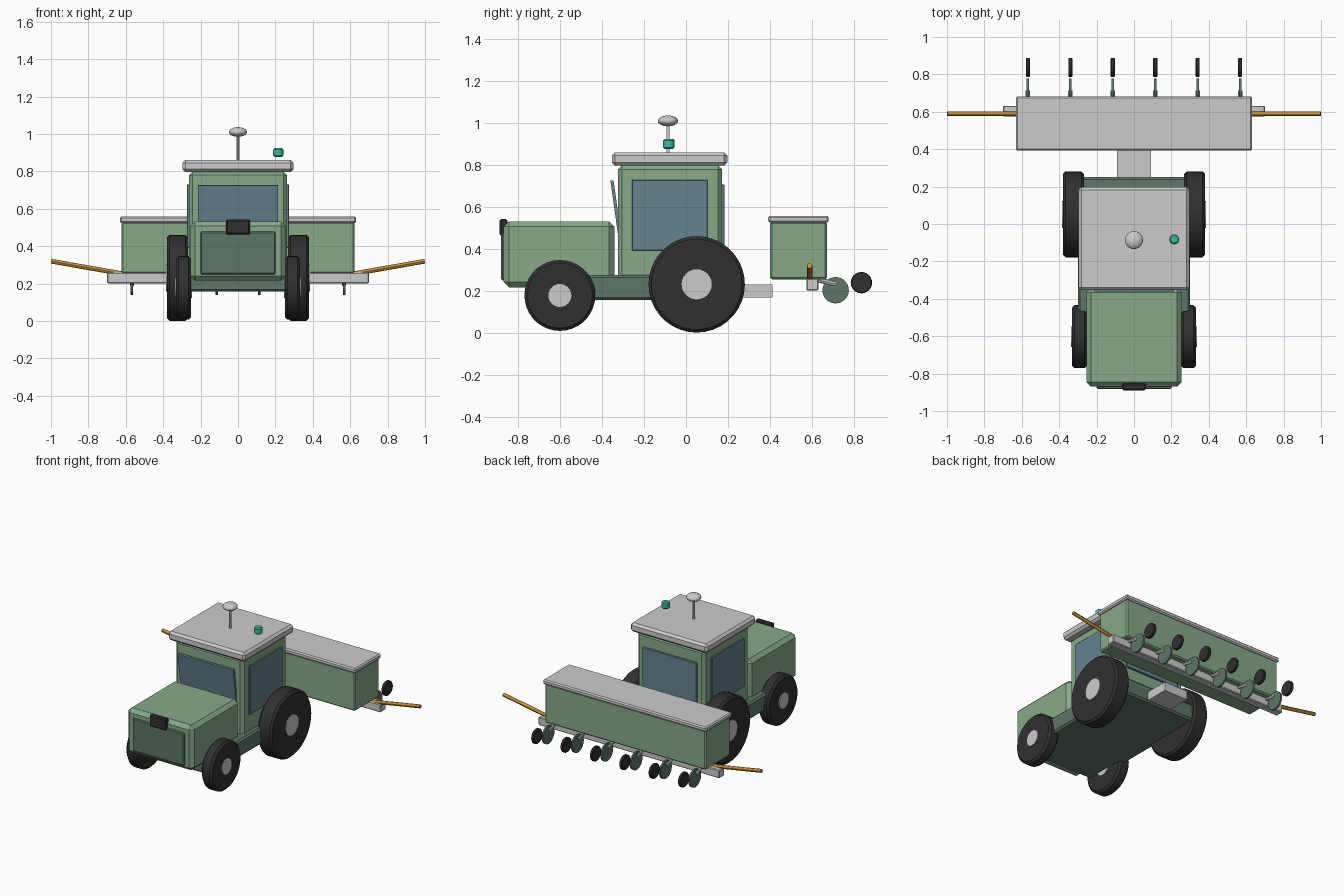
import bpy, math
from mathutils import Vector

if "Cube" in bpy.data.objects:
    bpy.data.objects.remove(bpy.data.objects["Cube"])


def material(name, rgb):
    m = bpy.data.materials.new(name)
    m.diffuse_color = (*rgb, 1)
    m.use_nodes = True
    m.node_tree.nodes["Principled BSDF"].inputs["Base Color"].default_value = m.diffuse_color
    return m


GREEN = material("green", (0.24, 0.40, 0.25))
DARK = material("dark_green", (0.11, 0.18, 0.14))
GLASS = material("glass", (0.13, 0.23, 0.28))
BLACK = material("rubber", (0.03, 0.03, 0.03))
ORANGE = material("orange", (0.60, 0.30, 0.04))
TEAL = material("teal", (0.04, 0.50, 0.36))


def finish(name, mat, bevel, segments=1):
    ob = bpy.context.object
    ob.name = name
    if mat:
        ob.data.materials.append(mat)
    if bevel:
        b = ob.modifiers.new("bevel", 'BEVEL')
        b.width, b.segments, b.limit_method = bevel, segments, 'ANGLE'
    return ob


def box(name, x, y, z, mat=None, bevel=0.0):
    """Box from (min, max) pairs on each axis."""
    bpy.ops.mesh.primitive_cube_add(size=1, location=[sum(p) / 2 for p in (x, y, z)])
    bpy.context.object.scale = [p[1] - p[0] for p in (x, y, z)]
    bpy.ops.object.transform_apply(location=False, rotation=False, scale=True)
    return finish(name, mat, bevel)


def rod(name, a, b, radius, mat=None, sides=32, bevel=0.0):
    """Cylinder between two points."""
    a, b = Vector(a), Vector(b)
    d = b - a
    bpy.ops.mesh.primitive_cylinder_add(vertices=sides, radius=radius, depth=d.length,
                                        location=(a + b) / 2)
    ob = bpy.context.object
    ob.rotation_euler = d.to_track_quat('Z', 'Y').to_euler()
    bpy.ops.object.shade_smooth_by_angle(angle=math.radians(30))
    return finish(name, mat, bevel)


# Tractor body
box("chassis", (-.30, .30), (-.74, .25), (.157, .275), DARK, .012)
box("hood", (-.255, .255), (-.87, -.342), (.217, .532), GREEN, .025)
box("grille", (-.20, .20), (-.882, -.85), (.25, .478), DARK, .006)
box("front_sensor", (-.065, .065), (-.889, -.852), (.462, .543), BLACK, .008)

# Cab, windows and roof
box("cab", (-.262, .262), (-.325, .172), (.22, .80), GREEN, .02)
box("roof", (-.297, .297), (-.354, .197), (.797, .86), None, .015)
windshield = box("windshield", (-.215, .215), (-.343, -.328), (.472, .728), GLASS)
windshield.rotation_euler.x = math.radians(8)
box("rear_window", (-.21, .21), (.165, .184), (.40, .707), GLASS, .003)
for s in (-1, 1):
    box("side_window", sorted((s * .255, s * .274)), (-.258, .103), (.392, .73), GLASS, .003)

# Wheels with hubs
for s in (-1, 1):
    for name, y, z, r, inner, outer, hub in (("rear", .051, .231, .23, .268, .38, .072),
                                             ("front", -.602, .178, .169, .25, .332, .055)):
        rod(name + "_tyre", (s * inner, y, z), (s * outer, y, z), r, BLACK, 36, .014)
        rod(name + "_hub", (s * (inner - .005), y, z), (s * (outer + .006), y, z), hub, None, 24)

# Roof antenna and beacon
rod("antenna_mast", (0, -.086, .855), (0, -.086, 1.0), .008, None, 12)
bpy.ops.mesh.primitive_uv_sphere_add(segments=24, ring_count=12, radius=1, location=(0, -.086, 1.011))
bpy.context.object.scale = (.048, .048, .026)
bpy.ops.object.shade_smooth()
finish("antenna_dome", None, 0)
rod("beacon", (.215, -.082, .878), (.215, -.082, .925), .027, TEAL, 20, .007)

# Seeder frame and hopper
box("hitch", (-.092, .092), (.22, .413), (.168, .23))
box("toolbar", (-.70, .70), (.574, .632), (.202, .26), None, .005)
box("hopper", (-.622, .622), (.402, .672), (.255, .53), GREEN, .008)
box("hopper_lid", (-.632, .632), (.392, .681), (.525, .558), None, .008)
for s in (-1, 1):
    rod("marker_arm", (s * .60, .59, .25), (s * .998, .59, .32), .0125, ORANGE, 12)

# Row units: link arm, opener disc and closing wheel
for i in range(6):
    x = -.5675 + i * .227
    rod("link_arm", (x, .61, .258), (x, .712, .233), .0125, None, 8)
    rod("opener_disc", (x - .006, .714, .203), (x + .006, .714, .203), .063, DARK, 28)
    rod("closing_wheel", (x - .011, .837, .239), (x + .011, .837, .239), .051, BLACK, 24, .004)
